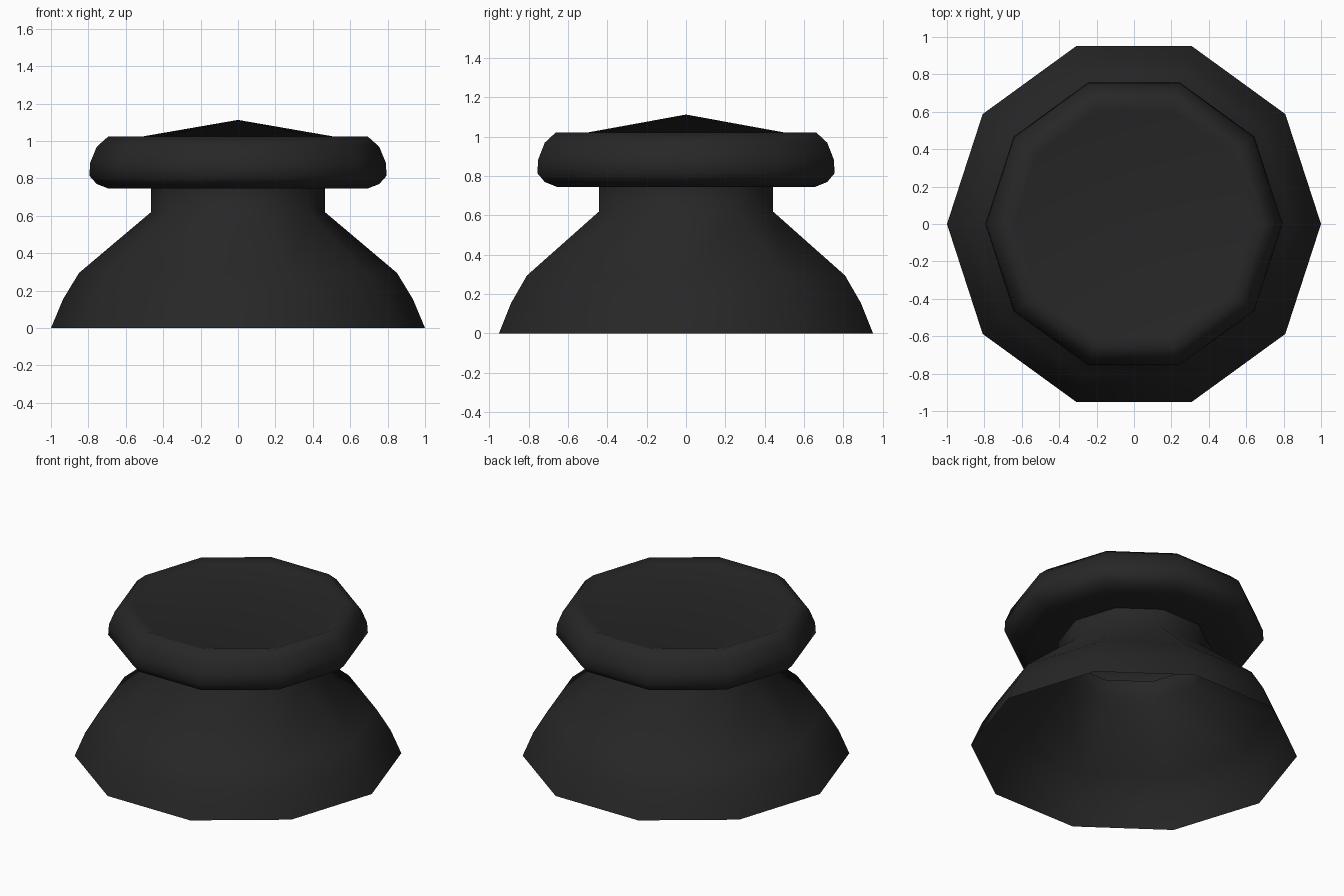
import bpy, math

if "Cube" in bpy.data.objects:
    bpy.data.objects.remove(bpy.data.objects["Cube"])

SIDES = 10

black = bpy.data.materials.new("matte black")
black.diffuse_color = (0.02, 0.02, 0.02, 1)
black.use_nodes = True
black.node_tree.nodes["Principled BSDF"].inputs["Base Color"].default_value = black.diffuse_color


def lathe(name, profile, tip=None, sharp=50):
    """Spin (radius, height) points into a ten-sided shell, optionally closed to a tip."""
    verts, faces = [], []
    for r, z in profile:
        for i in range(SIDES):
            a = 2 * math.pi * i / SIDES
            verts.append((r * math.cos(a), r * math.sin(a), z))
    for k in range(len(profile) - 1):
        for i in range(SIDES):
            j = (i + 1) % SIDES
            b, t = k * SIDES, (k + 1) * SIDES
            faces.append((b + i, b + j, t + j, t + i))
    if tip is not None:
        verts.append((0, 0, tip))
        last = (len(profile) - 1) * SIDES
        for i in range(SIDES):
            faces.append((last + i, last + (i + 1) % SIDES, len(verts) - 1))
    mesh = bpy.data.meshes.new(name)
    mesh.from_pydata(verts, [], faces)
    mesh.materials.append(black)
    obj = bpy.data.objects.new(name, mesh)
    bpy.context.collection.objects.link(obj)
    bpy.context.view_layer.objects.active = obj
    obj.select_set(True)
    bpy.ops.object.shade_smooth_by_angle(angle=math.radians(sharp))
    obj.select_set(False)
    return obj


# flared skirt, open underneath, with the straight neck
lathe("base_skirt", [(1.0, 0), (0.935, 0.155), (0.85, 0.295),
                     (0.465, 0.62), (0.465, 0.75)])

# rounded thumb cap with a shallow groove inside the rim and a low domed centre
lathe("thumb_cap", [(0.465, 0.75), (0.69, 0.745), (0.755, 0.77), (0.795, 0.815),
                    (0.79, 0.885), (0.755, 0.97), (0.695, 1.023),
                    (0.64, 1.002)], tip=1.113, sharp=80)
